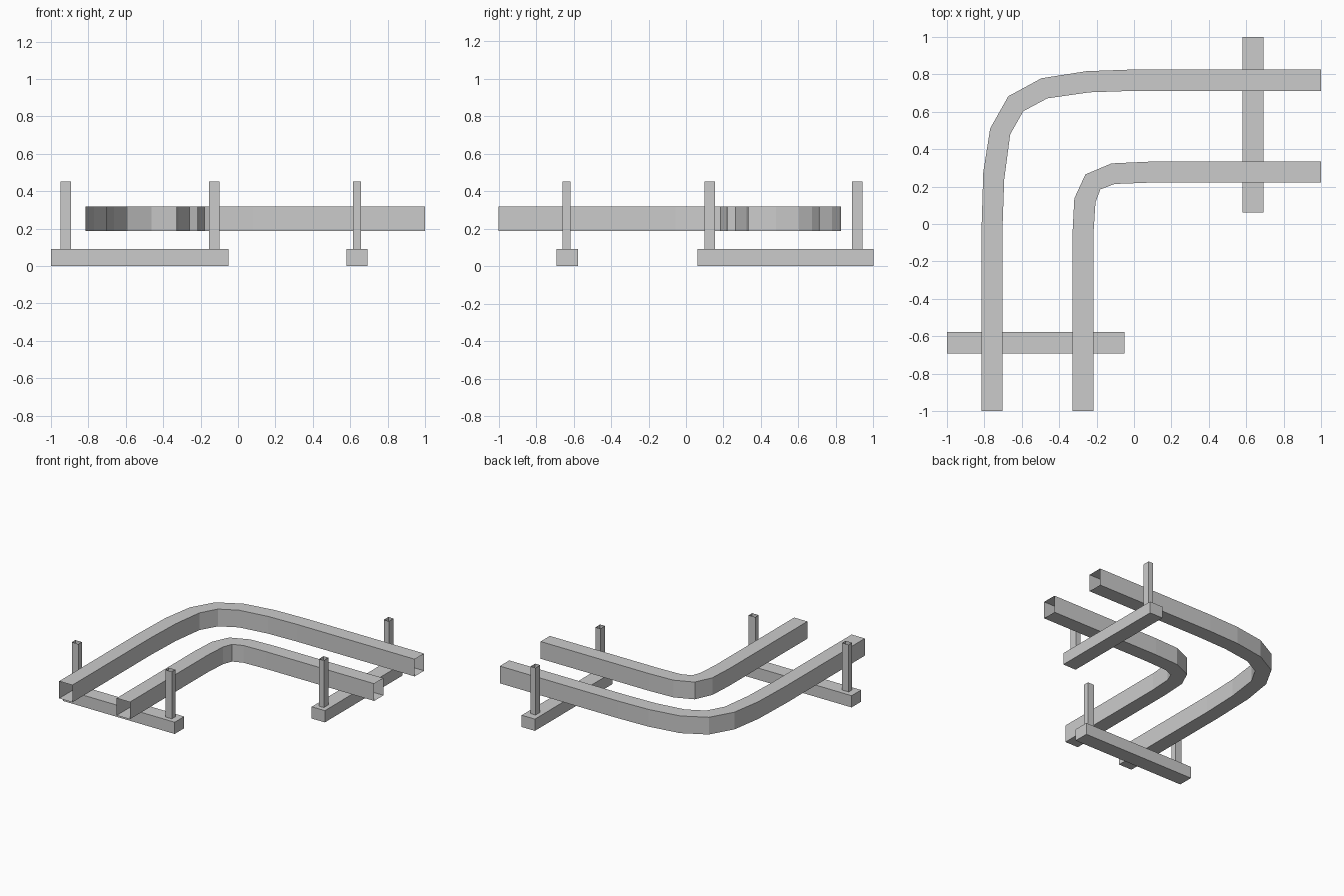
import bpy, bmesh

if "Cube" in bpy.data.objects:
    bpy.data.objects.remove(bpy.data.objects["Cube"])

def finish(name, bm):
    bmesh.ops.recalc_face_normals(bm, faces=bm.faces)
    me = bpy.data.meshes.new(name)
    bm.to_mesh(me)
    bm.free()
    ob = bpy.data.objects.new(name, me)
    bpy.context.collection.objects.link(ob)
    return ob

def box(name, x0, x1, y0, y1, z0, z1, open_ends=False):
    bm = bmesh.new()
    bmesh.ops.create_cube(bm, size=1)
    for v in bm.verts:
        v.co = ((x0 + x1) / 2 + v.co.x * (x1 - x0),
                (y0 + y1) / 2 + v.co.y * (y1 - y0),
                (z0 + z1) / 2 + v.co.z * (z1 - z0))
    if open_ends:
        bm.normal_update()
        caps = [f for f in bm.faces if abs(f.normal.z) > 0.9]
        bmesh.ops.delete(bm, geom=caps, context='FACES')
    return finish(name, bm)

def rail(name, outer, inner, z0=0.186, z1=0.318):
    """Open-ended rectangular tube following two edge lines."""
    bm = bmesh.new()
    rings = [[bm.verts.new((*p, z)) for p, z in ((o, z0), (o, z1), (i, z1), (i, z0))]
             for o, i in zip(outer, inner)]
    for a, b in zip(rings, rings[1:]):
        for k in range(4):
            m = (k + 1) % 4
            bm.faces.new((a[k], a[m], b[m], b[k]))
    return finish(name, bm)

# Curved guide rails
rail("outer_rail",
     [(-.816, -1), (-.816, -.055), (-.806, .276), (-.769, .511), (-.672, .683),
      (-.495, .779), (-.254, .817), (0, .826), (1, .826)],
     [(-.704, -1), (-.704, -.05), (-.694, .238), (-.662, .479), (-.592, .603),
      (-.463, .672), (-.238, .704), (0, .712), (1, .712)])
rail("inner_rail",
     [(-.329, -1), (-.329, -.055), (-.319, .137), (-.26, .265), (-.12, .324),
      (.08, .333), (1, .333)],
     [(-.217, -1), (-.217, -.055), (-.206, .115), (-.18, .185), (-.104, .214),
      (.08, .221), (1, .221)])

# Cross beams under the rails
box("front_cross_beam", -1, -.052, -.692, -.577, 0, .09)
box("right_cross_beam", .581, .693, .062, 1, 0, .09)

# Upright hollow posts, longer side along their beam
L, W = .028, .021
for i, x in enumerate((-.92, -.128)):
    box(f"front_post_{i + 1}", x - L, x + L, -.637 - W, -.637 + W, .09, .451, True)
for i, y in enumerate((.128, .914)):
    box(f"right_post_{i + 1}", .637 - W, .637 + W, y - L, y + L, .09, .451, True)
